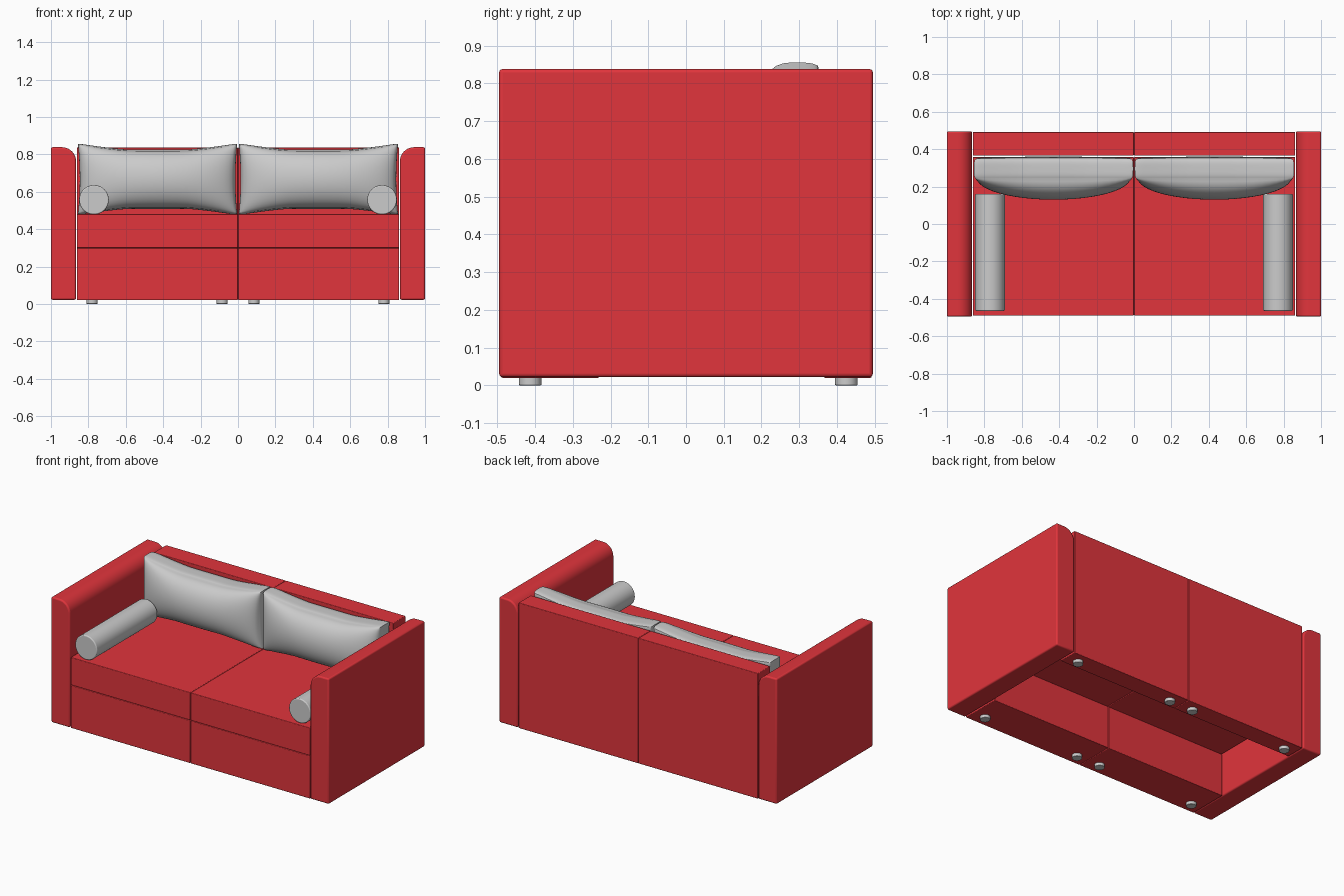
import bpy, bmesh
from math import sin, cos, pi, radians

if "Cube" in bpy.data.objects:
    bpy.data.objects.remove(bpy.data.objects["Cube"])

red = bpy.data.materials.new("red_fabric")
red.diffuse_color = (0.75, 0.035, 0.045, 1)
red.use_nodes = True
red.node_tree.nodes["Principled BSDF"].inputs["Base Color"].default_value = red.diffuse_color


def finish(bm, name, mat=None, bevel=0, angle=35):
    bmesh.ops.recalc_face_normals(bm, faces=bm.faces)
    me = bpy.data.meshes.new(name)
    bm.to_mesh(me)
    bm.free()
    ob = bpy.data.objects.new(name, me)
    bpy.context.collection.objects.link(ob)
    if mat:
        me.materials.append(mat)
    if bevel:
        m = ob.modifiers.new("soft_edges", "BEVEL")
        m.width, m.segments = bevel, 3
        m.limit_method, m.angle_limit = "ANGLE", radians(30)
    bpy.ops.object.select_all(action="DESELECT")
    bpy.context.view_layer.objects.active = ob
    ob.select_set(True)
    bpy.ops.object.shade_smooth_by_angle(angle=radians(angle))
    return ob


def box(name, x, y, z, bevel=0.004):
    bm = bmesh.new()
    bmesh.ops.create_cube(bm, size=1)
    for v in bm.verts:
        v.co = [(a + b) / 2 + c * (b - a) for c, (a, b) in zip(v.co, (x, y, z))]
    return finish(bm, name, red, bevel)


def cylinder(name, r, depth, loc, along_y=False, bevel=0.003):
    bm = bmesh.new()
    bmesh.ops.create_cone(bm, cap_ends=True, segments=40, radius1=r, radius2=r, depth=depth)
    for v in bm.verts:
        x, y, z = v.co
        v.co = (x, z, y) if along_y else (x, y, z)
        v.co.x += loc[0]
        v.co.y += loc[1]
        v.co.z += loc[2]
    return finish(bm, name, None, bevel)


def arm(name, s):
    # Slab profile with a large round on the inner top edge
    r, x0, x1, z0, z1 = 0.075, 0.866, 1.0, 0.022, 0.838
    pts = [(x1, z1), (x1, z0), (x0, z0)]
    for i in range(11):
        a = pi - i * pi / 20
        pts.append((x0 + r + r * cos(a), z1 - r + r * sin(a)))
    bm = bmesh.new()
    f = bm.faces.new([bm.verts.new((s * x, -0.495, z)) for x, z in pts])
    ext = bmesh.ops.extrude_face_region(bm, geom=[f])["geom"]
    for v in ext:
        if isinstance(v, bmesh.types.BMVert):
            v.co.y = 0.495
    return finish(bm, name, red, 0.009)


def pillow(name, s):
    # Subdivided cube: flat back, bulging front, raised pinched corners
    bm = bmesh.new()
    bmesh.ops.create_cube(bm, size=2)
    bmesh.ops.subdivide_edges(bm, edges=bm.edges[:], cuts=23, use_grid_fill=True)
    for p in bm.verts:
        u, w, v = p.co
        u, v = sin(u * pi / 2), sin(v * pi / 2)
        half_w = 0.416 + 0.010 * v * v
        half_h = 0.158 + 0.030 * min(1, max(0, (abs(u) - 0.35) / 0.6)) ** 1.3
        edge = 0.035 * abs(w) ** 4
        bulge = max(0, 1 - u * u) ** 0.5 * max(0, 1 - v * v) ** 0.45
        front = 0.245 - 0.115 * bulge
        back = 0.345 + 0.015 * bulge ** 0.4
        p.co = (s * 0.430 + u * half_w * (1 - edge * 0.4),
                front + (back - front) * (w + 1) / 2,
                0.667 + v * half_h * (1 - edge))
    return finish(bm, name, None, angle=50)


for s, side in ((-1, "left"), (1, "right")):
    span = sorted((s * 0.001, s * 0.862))
    # Upholstered body
    arm(side + "_arm", s)
    box(side + "_front_base", span, (-0.49, -0.23), (0.02, 0.298))
    box(side + "_seat", span, (-0.49, 0.358), (0.300, 0.480))
    box(side + "_backrest", span, (0.365, 0.492), (0.02, 0.836))
    # Loose cushions
    pillow(side + "_back_pillow", s)
    cylinder(side + "_bolster", 0.079, 0.625, (s * 0.77, -0.152, 0.557), True, 0.006)
    # Feet
    for x, place in ((0.085, "inner"), (0.78, "outer")):
        for y, row in ((-0.413, "front"), (0.425, "back")):
            cylinder(f"{side}_{row}_{place}_foot", 0.03, 0.024, (s * x, y, 0.012))
